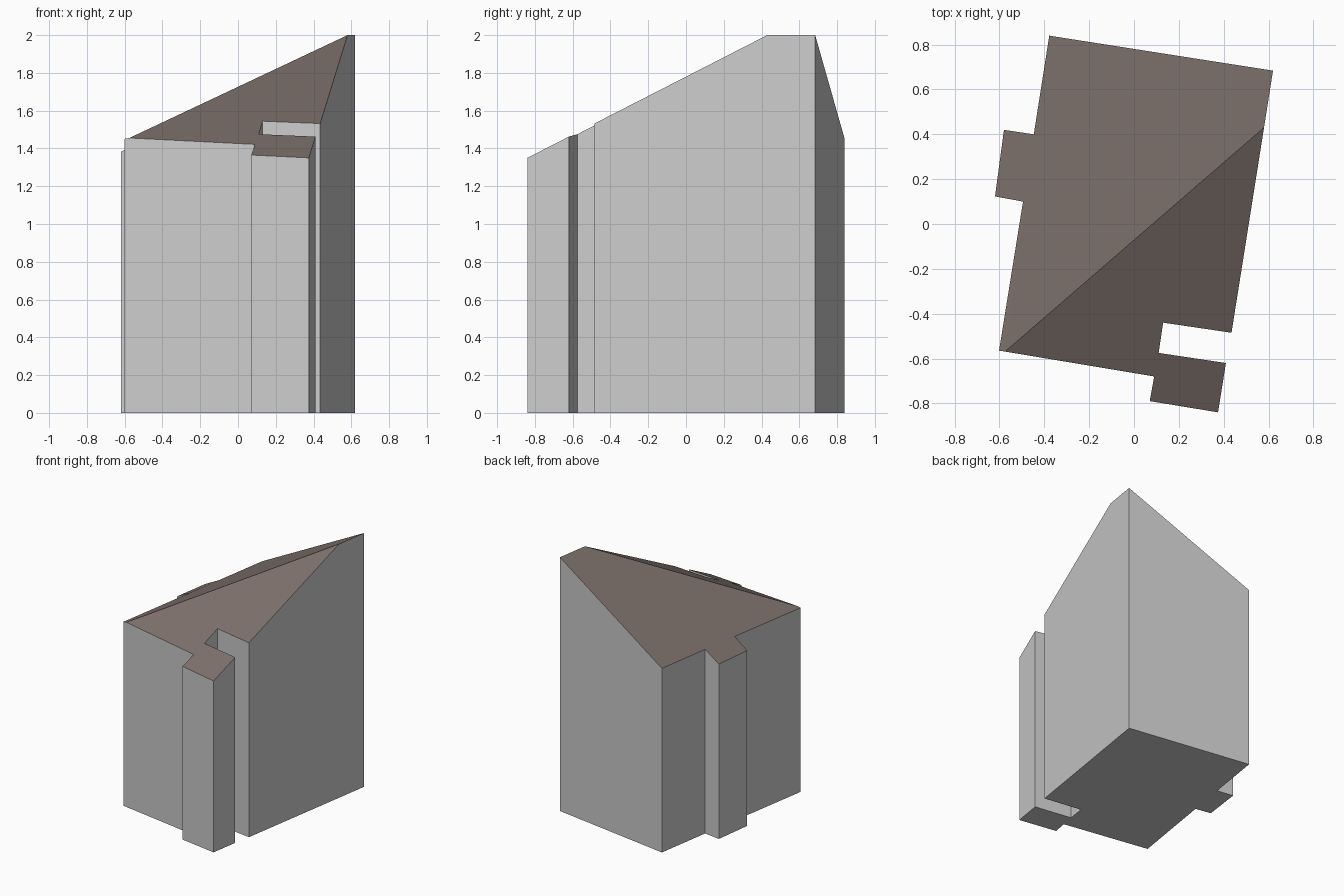
import bpy, bmesh

if "Cube" in bpy.data.objects:
    bpy.data.objects.remove(bpy.data.objects["Cube"])

# Footprint, counter-clockwise; the two ridge ends sit at index 0 and RIDGE_END
FOOTPRINT = [
    (-0.575, -0.569),                                   # ridge low end
    (0.09, -0.68), (0.07, -0.79), (0.375, -0.84),       # front annex
    (0.41, -0.62), (0.11, -0.575), (0.13, -0.44),       # slot behind the annex
    (0.435, -0.485), (0.58, 0.43),                      # right wall, ridge high end
    (0.62, 0.684), (-0.378, 0.84),                      # back wall
    (-0.447, 0.40), (-0.58, 0.42), (-0.62, 0.123),      # left bay
    (-0.495, 0.10), (-0.602, -0.565),
]
RIDGE_END = 8


def roof_height(x, y):
    """Lower of the left and front roof slopes."""
    left = 2.0 + 0.537 * (x - 0.58) - 0.086 * (y - 0.43)
    front = 2.0 + 0.0335 * (x - 0.58) + 0.5064 * (y - 0.43)
    return min(left, front, 2.0)


def material(name, colour):
    m = bpy.data.materials.new(name)
    m.diffuse_color = (*colour, 1.0)
    m.use_nodes = True
    m.node_tree.nodes["Principled BSDF"].inputs["Base Color"].default_value = m.diffuse_color
    return m


bm = bmesh.new()
low = [bm.verts.new((x, y, 0)) for x, y in FOOTPRINT]
high = [bm.verts.new((x, y, roof_height(x, y))) for x, y in FOOTPRINT]

# Walls and floor
n = len(low)
for i in range(n):
    j = (i + 1) % n
    bm.faces.new((low[i], low[j], high[j], high[i]))
bm.faces.new(low[::-1])

# Two roof slopes meeting at the diagonal ridge
for ring in (high[:RIDGE_END + 1], high[RIDGE_END:] + high[:1]):
    bm.faces.new(ring).material_index = 1

# Triangulate the notched faces so they stay clean
bm.normal_update()
bmesh.ops.triangulate(bm, faces=[f for f in bm.faces if len(f.verts) > 4],
                      ngon_method='EAR_CLIP')

mesh = bpy.data.meshes.new("building")
bm.to_mesh(mesh)
bm.free()
mesh.materials.append(material("wall grey", (0.604, 0.604, 0.604)))
mesh.materials.append(material("roof brown", (0.202, 0.162, 0.144)))
bpy.context.collection.objects.link(bpy.data.objects.new("building", mesh))
